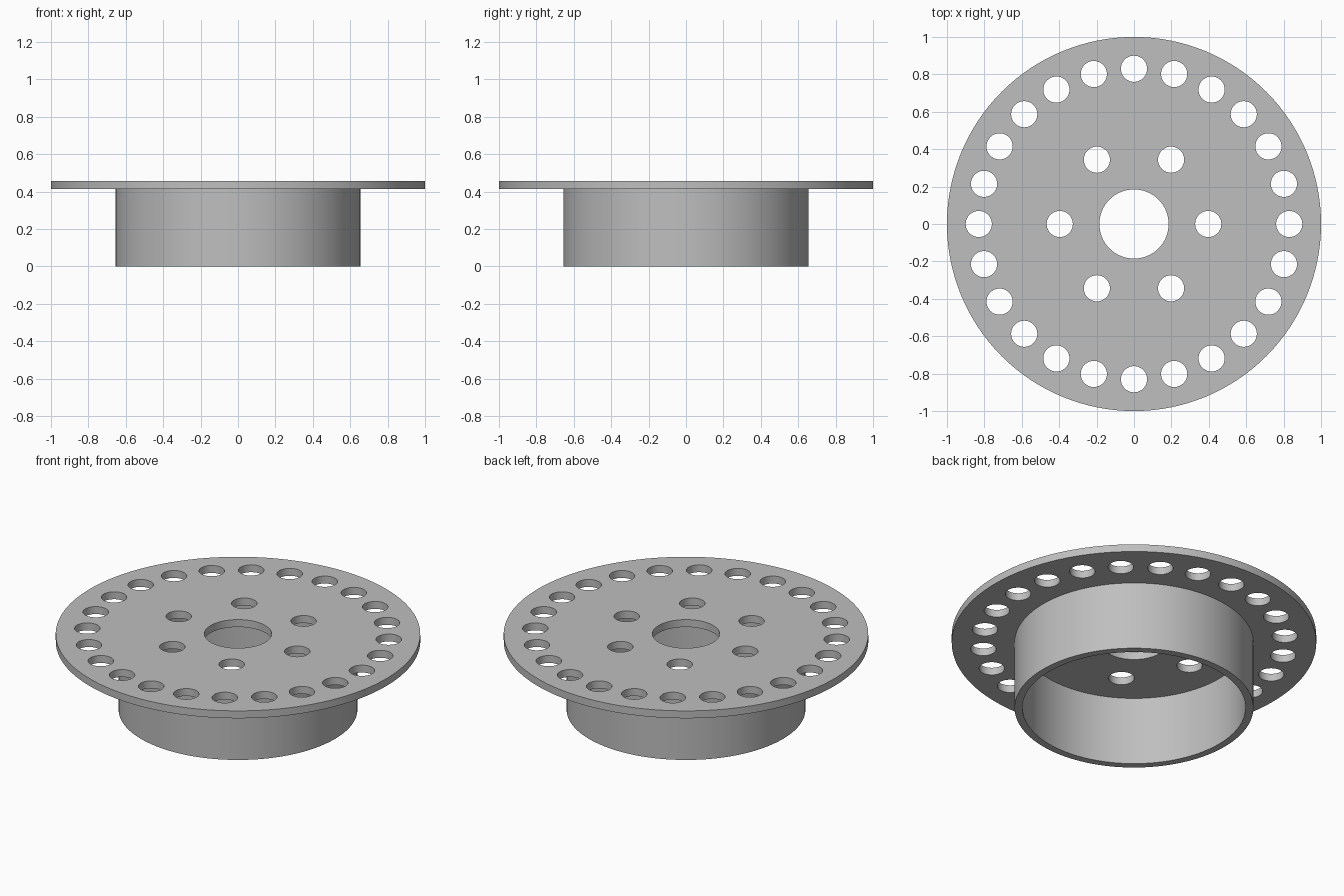
import bpy, bmesh
from math import cos, sin, tau, radians

cube = bpy.data.objects.get("Cube")
if cube:
    bpy.data.objects.remove(cube, do_unlink=True)

PLATE_BOTTOM, PLATE_TOP = 0.413, 0.458
HOLE_RADIUS = 0.07

grey = bpy.data.materials.new("plain grey")
grey.use_nodes = True
grey.diffuse_color = (0.52, 0.52, 0.52, 1)
grey.node_tree.nodes["Principled BSDF"].inputs["Base Color"].default_value = grey.diffuse_color


def hole_circle(count, distance):
    """Evenly spaced holes as (x, y, radius, sides)."""
    return [(distance * cos(tau * i / count), distance * sin(tau * i / count), HOLE_RADIUS, 40)
            for i in range(count)]


def pierced_disc(name, radius, holes, bottom, top):
    """Fill a circle with circular openings and extrude it upward."""
    bm = bmesh.new()
    for x, y, r, sides in [(0, 0, radius, 128)] + holes:
        ring = [bm.verts.new((x + r * cos(tau * i / sides), y + r * sin(tau * i / sides), bottom))
                for i in range(sides)]
        for a, b in zip(ring, ring[1:] + ring[:1]):
            bm.edges.new((a, b))
    bmesh.ops.triangle_fill(bm, edges=bm.edges[:], use_beauty=True, normal=(0, 0, 1))
    raised = bmesh.ops.extrude_face_region(bm, geom=bm.faces[:], use_keep_orig=True)["geom"]
    bmesh.ops.translate(bm, vec=(0, 0, top - bottom),
                        verts=[v for v in raised if isinstance(v, bmesh.types.BMVert)])
    bmesh.ops.recalc_face_normals(bm, faces=bm.faces[:])
    mesh = bpy.data.meshes.new(name)
    bm.to_mesh(mesh)
    bm.free()
    mesh.materials.append(grey)
    obj = bpy.data.objects.new(name, mesh)
    bpy.context.collection.objects.link(obj)
    bpy.ops.object.select_all(action='DESELECT')
    obj.select_set(True)
    bpy.context.view_layer.objects.active = obj
    bpy.ops.object.shade_smooth_by_angle(angle=radians(30))
    return obj


# Flange plate: central bore, inner bolt circle and outer ring of holes
bore = [(0, 0, 0.185, 64)]
pierced_disc("flange_plate", 1, bore + hole_circle(6, 0.397) + hole_circle(24, 0.83),
             PLATE_BOTTOM, PLATE_TOP)

# Hollow drum, seated slightly into the plate
pierced_disc("drum_wall", 0.655, [(0, 0, 0.612, 128)], 0, PLATE_BOTTOM + 0.01)
